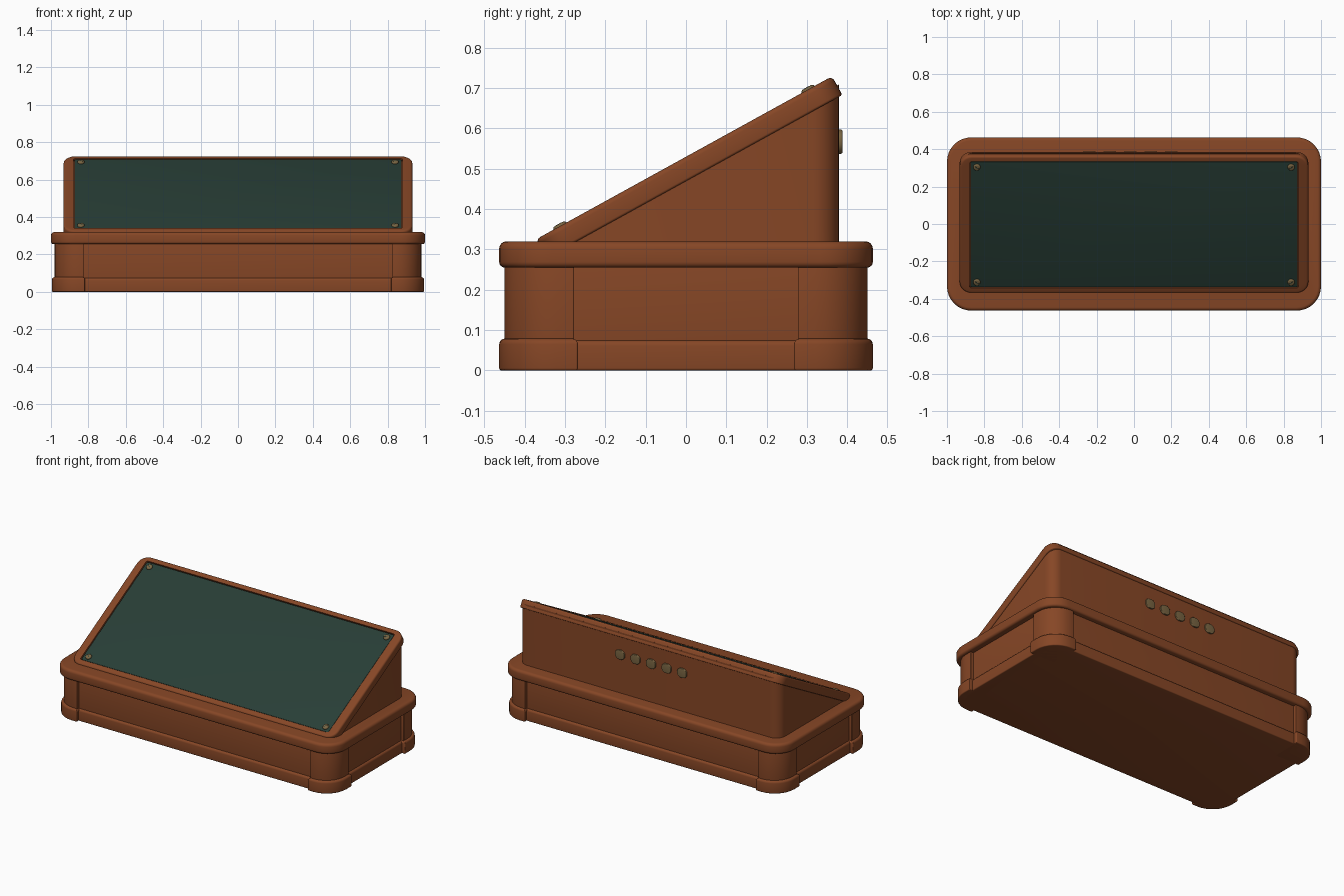
import bpy, bmesh, math
from mathutils import Matrix, Vector

if "Cube" in bpy.data.objects:
    bpy.data.objects.remove(bpy.data.objects["Cube"])


def material(name, rgb):
    m = bpy.data.materials.new(name)
    m.diffuse_color = (*rgb, 1)
    m.use_nodes = True
    m.node_tree.nodes["Principled BSDF"].inputs["Base Color"].default_value = m.diffuse_color
    return m


WOOD = material("warm brown wood", (0.24, 0.062, 0.019))
GREEN = material("dark green panel", (0.021, 0.048, 0.037))
BRASS = material("aged brass", (0.19, 0.13, 0.055))
ID = Matrix.Identity(4)


def outline(x0, x1, y0, y1, radii, seg=8):
    """Rounded rectangle; radii run ++, -+, --, +-."""
    pts = []
    for k, r in enumerate(radii):
        r = max(r, 0.002)
        cx = x1 - r if k in (0, 3) else x0 + r
        cy = y1 - r if k in (0, 1) else y0 + r
        for i in range(seg + 1):
            a = math.pi / 2 * (k + i / seg)
            pts.append((cx + r * math.cos(a), cy + r * math.sin(a)))
    return pts


def loft(name, loops, mat, matrix=ID, mirror=False):
    """Skin a stack of matching 3D loops and cap both ends."""
    bm = bmesh.new()
    rings = [[bm.verts.new(matrix @ Vector(p)) for p in loop] for loop in loops]
    n = len(rings[0])
    for a, b in zip(rings, rings[1:]):
        for i in range(n):
            bm.faces.new((a[i], a[(i + 1) % n], b[(i + 1) % n], b[i]))
    bm.faces.new(rings[0][::-1])
    bm.faces.new(rings[-1])
    bmesh.ops.recalc_face_normals(bm, faces=bm.faces[:])
    me = bpy.data.meshes.new(name)
    bm.to_mesh(me)
    bm.free()
    me.materials.append(mat)
    ob = bpy.data.objects.new(name, me)
    bpy.context.collection.objects.link(ob)
    bpy.ops.object.select_all(action='DESELECT')
    ob.select_set(True)
    bpy.context.view_layer.objects.active = ob
    bpy.ops.object.shade_smooth_by_angle(angle=math.radians(35))
    if mirror:
        mod = ob.modifiers.new("mirror", 'MIRROR')
        mod.use_axis = (True, True, False)
    return ob


def rounded_loops(box, radii, z0, z1, low, high, steps=4):
    """Loops of a rounded slab whose lower and upper rims are rolled over."""
    prof = []
    for i in range(steps + 1):
        a = math.pi / 2 * i / steps
        prof.append((low * (1 - math.sin(a)), z0 + low * (1 - math.cos(a))))
    for i in range(steps + 1):
        a = math.pi / 2 * i / steps
        prof.append((high * (1 - math.cos(a)), z1 - high * (1 - math.sin(a))))
    x0, x1, y0, y1 = box
    return [[(x, y, z) for x, y in outline(x0 + d, x1 - d, y0 + d, y1 - d,
                                           [r - d for r in radii])]
            for d, z in prof]


def slab(name, box, radii, z0, z1, low, high, mat=WOOD, matrix=ID, mirror=False):
    return loft(name, rounded_loops(box, radii, z0, z1, low, high), mat, matrix, mirror)


# Base: recessed walls and skirting between four rounded corner posts
slab("base_walls", (-0.96, 0.96, -0.43, 0.43), [0.1] * 4, 0.05, 0.27, 0.002, 0.002)
slab("skirting", (-0.973, 0.973, -0.443, 0.443), [0.12] * 4, 0, 0.075, 0.006, 0.014)
slab("corner_posts", (0.825, 0.98, 0.277, 0.45), [0.13, 0.004, 0.004, 0.004],
     0.05, 0.27, 0.003, 0.003, mirror=True)
slab("corner_feet", (0.818, 0.995, 0.268, 0.463), [0.14, 0.005, 0.005, 0.005],
     0, 0.079, 0.006, 0.014, mirror=True)
slab("base_top", (-1, 1, -0.463, 0.463), [0.13] * 4, 0.255, 0.32, 0.014, 0.018)

# Wedge body under the sloping frame
plan = outline(-0.924, 0.924, -0.335, 0.379, [0.065] * 4)
loft("wedge_body", [[(x, y, 0.29) for x, y in plan],
                    [(x, y, 0.297 + 0.55 * (y + 0.37)) for x, y in plan]], WOOD)

# Sloping frame with a shallow recess
TILT = Matrix.Translation((0, -0.005, 0.527)) @ Matrix.Rotation(math.atan2(0.402, 0.73), 4, 'X')
loops = rounded_loops((-0.932, 0.932, -0.419, 0.419), [0.065] * 4, -0.053, 0, 0.006, 0.012)
inner = outline(-0.879, 0.879, -0.386, 0.386, [0.012] * 4)
loops += [[(x, y, 0) for x, y in inner], [(x, y, -0.012) for x, y in inner]]
loft("sloping_frame", loops, WOOD, TILT)

# Green panel and its four screws
slab("green_panel", (-0.875, 0.875, -0.382, 0.382), [0.01] * 4, -0.014, -0.004,
     0.001, 0.002, GREEN, TILT)
for i, (sx, sy) in enumerate(((-1, -1), (1, -1), (-1, 1), (1, 1))):
    at = TILT @ Matrix.Translation((sx * 0.84, sy * 0.351, 0))
    slab(f"screw_{i + 1}", (-0.019, 0.019, -0.019, 0.019), [0.019] * 4,
         -0.008, 0.006, 0.001, 0.008, BRASS, at)
    slab(f"screw_slot_{i + 1}", (-0.012, 0.012, -0.002, 0.002), [0.002] * 4, 0.003, 0.0065,
         0.0005, 0.0005, GREEN, at @ Matrix.Rotation(0.6 * sx, 4, 'Z'))

# Row of plain brass bosses on the back wall
for i in range(5):
    at = Matrix.Translation((0.2 - 0.11 * i, 0.377, 0.567)) @ Matrix.Rotation(-math.pi / 2, 4, 'X')
    slab(f"back_boss_{i + 1}", (-0.034, 0.034, -0.03, 0.03), [0.028] * 4,
         0, 0.011, 0.001, 0.004, BRASS, at)
